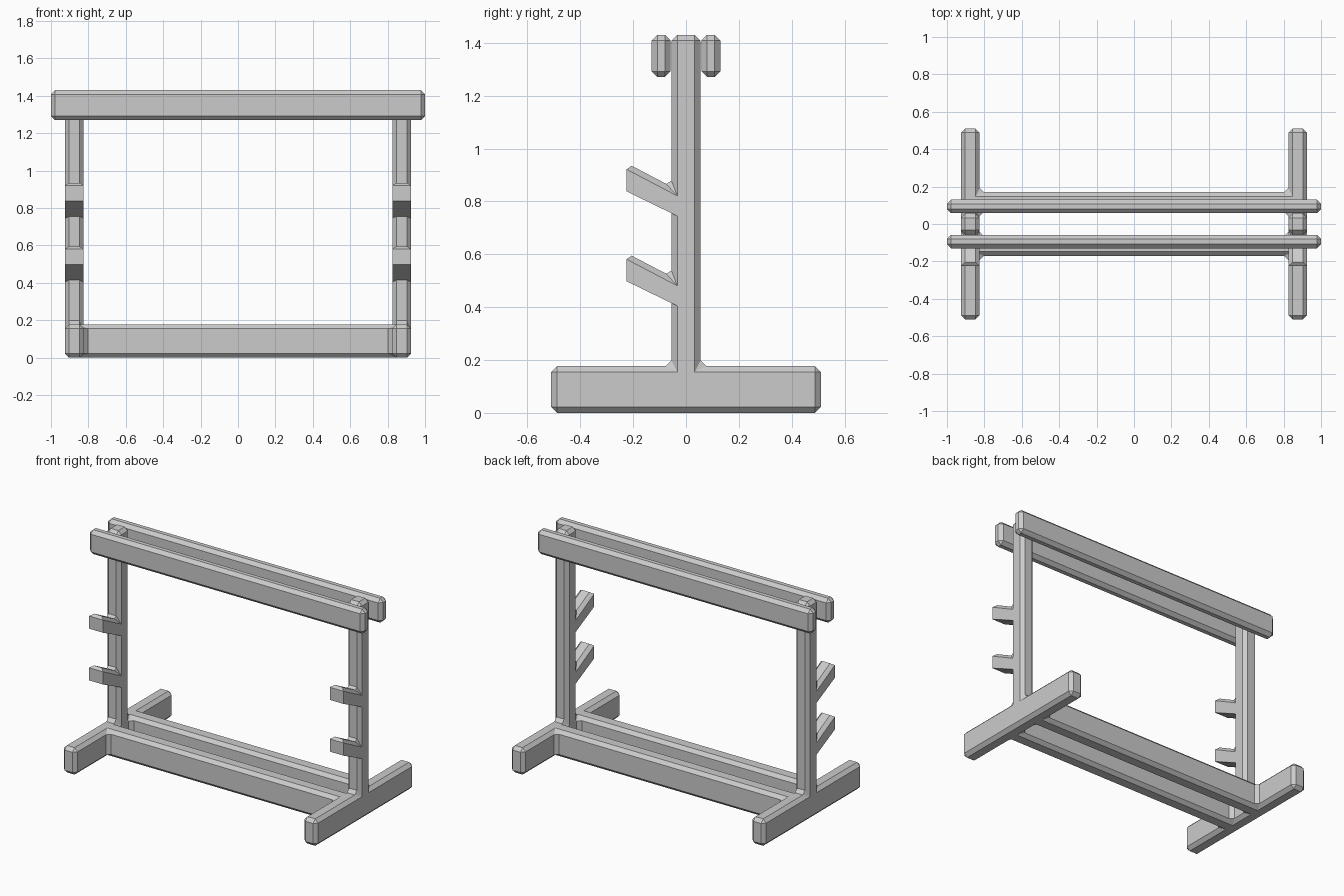
import bpy, bmesh
from mathutils import Vector

if "Cube" in bpy.data.objects:
    bpy.data.objects.remove(bpy.data.objects["Cube"])

CHAMFER = 0.022


def prism(name, pts, to3d, depth, axis="X", weighted=None, open_seam=False):
    """Extrude a 2D profile, mirror it across one axis, then chamfer its edges."""
    bm = bmesh.new()
    rows = [[bm.verts.new(to3d(a, b, d)) for a, b in pts] for d in depth]
    n = len(pts)
    bm.faces.new(rows[0])
    bm.faces.new(rows[1][::-1])
    for i in range(n):
        j = (i + 1) % n
        bm.faces.new((rows[0][i], rows[0][j], rows[1][j], rows[1][i]))
    if weighted:
        layer = bm.edges.layers.float.new("bevel_weight_edge")
        chosen = {rows[k][i] for k in (0, 1) for i in weighted}
        for e in bm.edges:
            e[layer] = 1.0 if all(v in chosen for v in e.verts) else 0.0
    if open_seam:
        caps = [f for f in bm.faces if all(abs(v.co.x) < 1e-6 for v in f.verts)]
        bmesh.ops.delete(bm, geom=caps, context="FACES")
    bmesh.ops.recalc_face_normals(bm, faces=bm.faces[:])
    # an open half has no closed volume, so check its upward face directly
    top = max(bm.faces, key=lambda f: f.calc_center_median().z)
    if top.normal.z < 0:
        bmesh.ops.reverse_faces(bm, faces=bm.faces[:])
    mesh = bpy.data.meshes.new(name)
    bm.to_mesh(mesh)
    bm.free()
    ob = bpy.data.objects.new(name, mesh)
    bpy.context.collection.objects.link(ob)

    mirror = ob.modifiers.new("Mirror", "MIRROR")
    mirror.use_axis = [axis == c for c in "XYZ"]
    bevel = ob.modifiers.new("Chamfer", "BEVEL")
    bevel.width = CHAMFER
    bevel.segments = 1
    bevel.use_clamp_overlap = False
    bevel.limit_method = "WEIGHT" if weighted else "ANGLE"
    return ob


def side(y, z, x):
    return Vector((x, y, z))


def plan(x, y, z):
    return Vector((x, y, z))


X0, X1 = 0.825, 0.925      # inner and outer faces of the end frames
FOOT_Z = 0.177

# Base: two feet joined by a pair of long stretchers
prism("base_frame",
      [(0, -0.17), (X0, -0.17), (X0, -0.51), (X1, -0.51), (X1, 0.51), (X0, 0.51),
       (X0, 0.17), (0, 0.17), (0, 0.065), (X0, 0.065), (X0, -0.065), (0, -0.065)],
      plan, (0, FOOT_Z), open_seam=True)

# Upright posts with a stub that blends into the foot
prism("post",
      [(-0.055, 1.43), (-0.055, FOOT_Z), (-0.13, FOOT_Z), (-0.13, 0.06),
       (0.13, 0.06), (0.13, FOOT_Z), (0.055, FOOT_Z), (0.055, 1.43)],
      side, (X0, X1))

# Slanted pegs on the front of each post
for label, dz in (("upper_peg", 0.0), ("lower_peg", -0.34)):
    profile = [(-0.225, 0.838), (-0.225, 0.945), (-0.055, 0.856),
               (-0.055, 0.92), (-0.03, 0.92), (-0.03, 0.743)]
    prism(label, [(y, z + dz) for y, z in profile], side, (X0, X1),
          weighted=(1, 2, 3))

# Long top rails either side of the posts
prism("top_rail",
      [(0.058, 1.27), (0.13, 1.27), (0.13, 1.43), (0.058, 1.43)],
      side, (-1.0, 1.0), axis="Y")
